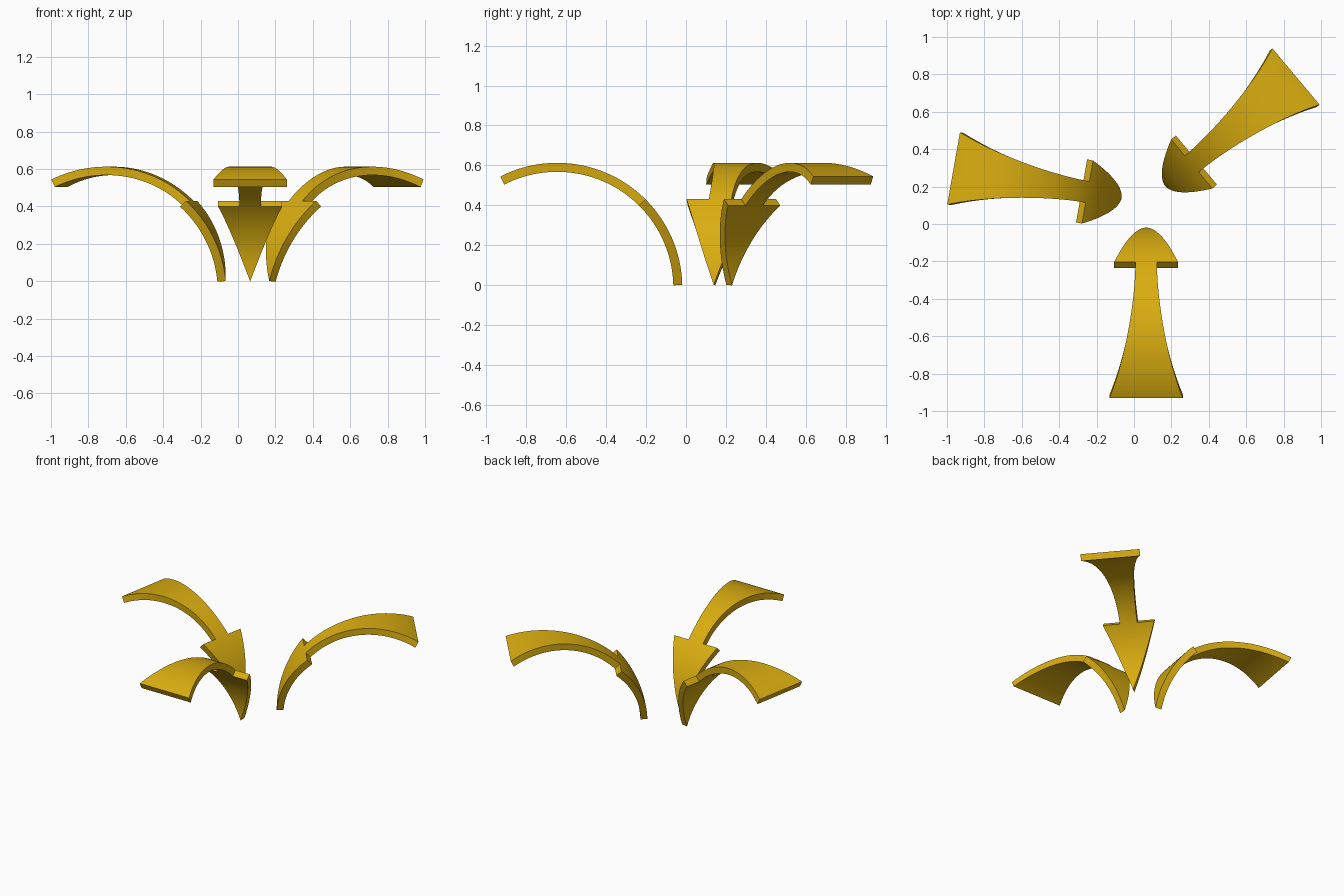
import bpy, bmesh, math

if "Cube" in bpy.data.objects:
    bpy.data.objects.remove(bpy.data.objects["Cube"])

R, THICK, ZC = 0.6275, 0.045, -0.015      # outer radius, thickness, arc centre height
TIP, NECK, TAIL = 1.4, 45.2, 117.0        # angles along the arc in degrees
HEAD_W, NECK_W, TAIL_W = 0.171, 0.0575, 0.196   # half widths

gold = bpy.data.materials.new("gold")
gold.diffuse_color = (0.70, 0.42, 0.005, 1)
gold.use_nodes = True
gold.node_tree.nodes["Principled BSDF"].inputs["Base Color"].default_value = gold.diffuse_color


def curved_arrow(name, tip, azimuth):
    bm = bmesh.new()

    def row(xs, deg):
        a = math.radians(deg)
        return [bm.verts.new((x, R * math.cos(a) - R, ZC + R * math.sin(a))) for x in xs]

    def strip(rows):
        for p, q in zip(rows, rows[1:]):
            for i in range(len(p) - 1):
                bm.faces.new((p[i], q[i], q[i + 1], p[i + 1]))

    # head: triangle wrapped on the arc
    n = 24
    cols = (-HEAD_W, -NECK_W, NECK_W, HEAD_W)
    strip([row([c * i / n for c in cols], TIP + (NECK - TIP) * i / n) for i in range(n + 1)])
    # shaft flaring toward the tail
    n = 36
    rows = []
    for i in range(n + 1):
        s = i / n
        w = NECK_W + (TAIL_W - NECK_W) * s * s
        rows.append(row((-w, w), NECK + (TAIL - NECK) * s))
    strip(rows)
    bmesh.ops.remove_doubles(bm, verts=bm.verts, dist=1e-5)

    me = bpy.data.meshes.new(name)
    bm.to_mesh(me)
    bm.free()
    me.materials.append(gold)
    ob = bpy.data.objects.new(name, me)
    bpy.context.collection.objects.link(ob)
    ob.location = (tip[0], tip[1], 0)
    ob.rotation_euler.z = math.radians(azimuth - 90)
    # give the sheet its thickness toward the arc centre
    mod = ob.modifiers.new("thickness", 'SOLIDIFY')
    mod.thickness = THICK
    mod.offset = -1
    bpy.ops.object.select_all(action='DESELECT')
    ob.select_set(True)
    bpy.context.view_layer.objects.active = ob
    bpy.ops.object.modifier_apply(modifier=mod.name)
    bpy.ops.object.shade_smooth_by_angle(angle=math.radians(30))


# three arrows pointing inward and down, 130 degrees apart
curved_arrow("front_arrow", (0.065, -0.0185), 90)
curved_arrow("left_arrow", (-0.066, 0.139), 350)
curved_arrow("right_arrow", (0.167, 0.202), 220)
